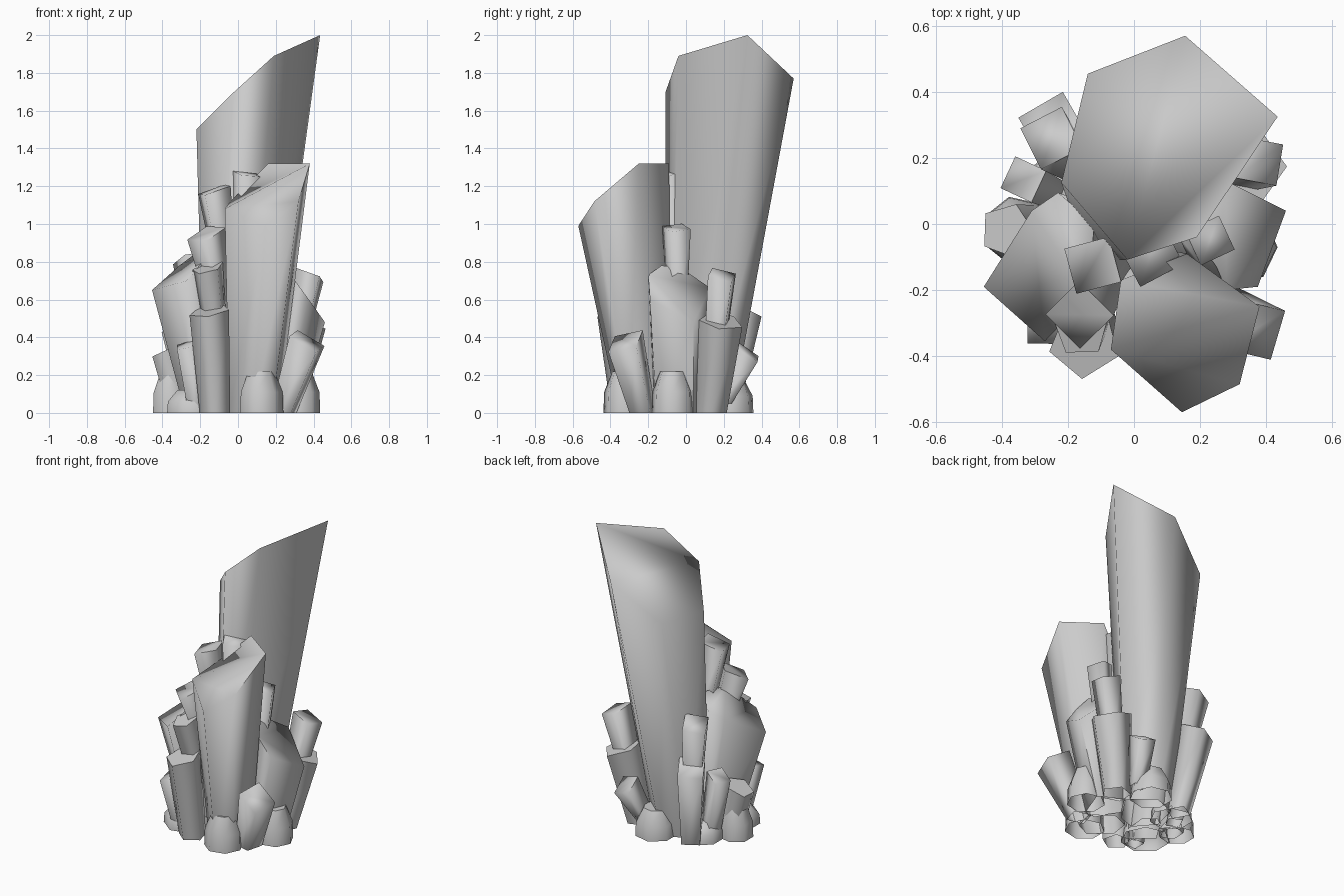
import bpy, bmesh, math
from mathutils import Vector

cube = bpy.data.objects.get("Cube")
if cube:
    bpy.data.objects.remove(cube, do_unlink=True)

grey = bpy.data.materials.new("stone grey")
grey.use_nodes = True
grey.diffuse_color = (0.6, 0.6, 0.6, 1)
grey.node_tree.nodes["Principled BSDF"].inputs["Base Color"].default_value = (0.6, 0.6, 0.6, 1)


def loft(name, rings, angle, split_cap=False):
    """Skin matching rings into a shell, open below and capped on top.
    A split cap folds down from the first point of the top ring."""
    bm = bmesh.new()
    rows = [[bm.verts.new(p) for p in ring] for ring in rings]
    top = rows[-1]
    if split_cap:
        bm.faces.new(top[1:])
        bm.faces.new((top[-1], top[0], top[1]))
    else:
        bm.faces.new(top)
    n = len(top)
    for lower, upper in zip(rows, rows[1:]):
        for i in range(n):
            j = (i + 1) % n
            bm.faces.new((lower[i], lower[j], upper[j], upper[i]))
    bmesh.ops.recalc_face_normals(bm, faces=bm.faces[:])
    mesh = bpy.data.meshes.new(name)
    bm.to_mesh(mesh)
    bm.free()
    obj = bpy.data.objects.new(name, mesh)
    bpy.context.collection.objects.link(obj)
    mesh.materials.append(grey)
    bpy.ops.object.select_all(action='DESELECT')
    obj.select_set(True)
    bpy.context.view_layer.objects.active = obj
    bpy.ops.object.shade_smooth_by_angle(angle=math.radians(angle))


def big_crystal(name, base, scale, top):
    """Crystal given by its slanted top outline, shrunk down to a flat base."""
    top = [Vector(p) for p in top]
    mid = sum(top, Vector()) / len(top)
    bottom = [Vector((base[0] + (p.x - mid.x) * scale,
                      base[1] + (p.y - mid.y) * scale, 0)) for p in top]
    loft(name, [bottom, top], 88, split_cap=True)


def small_crystal(name, base, tip, r0, r1, sides, corner):
    """Leaning prism, widening upward, with a top that falls to the outside."""
    base, tip = Vector(base), Vector(tip)
    axis = tip - base
    turn = Vector((0, 0, 1)).rotation_difference(axis)
    lean = math.atan2(axis.y, axis.x)
    bottom, top = [], []
    for i in range(sides):
        a = math.radians(corner) + math.tau * i / sides
        ring = Vector((math.cos(a), math.sin(a), 0))
        bottom.append(base + ring * r0)
        top.append(tip + turn @ (ring * r1) - Vector((0, 0, 0.2 * r1 * math.cos(a - lean))))
    loft(name, [bottom, top], 91 if sides == 4 else 75)


def base_rock(name, x, y, r, height):
    """Low block with an upright foot and a tapered crown."""
    def ring(radius, z):
        return [(x + radius * math.cos(math.tau * i / 7),
                 y + radius * math.sin(math.tau * i / 7), z) for i in range(7)]
    loft(name, [ring(r, 0), ring(r * 0.97, height * 0.5), ring(r * 0.6, height)], 60)


# Four large crystals, each outline starting at its raised inner corner
big_crystal("tall_crystal", (-0.03, 0.06), 0.52, [
    (0.19, -0.04, 1.89), (0.435, 0.325, 2.0), (0.155, 0.57, 1.77),
    (-0.14, 0.455, 1.53), (-0.22, 0.125, 1.5), (-0.02, -0.108, 1.7)])
big_crystal("front_crystal", (0.08, -0.21), 0.58, [
    (0.16, -0.09, 1.32), (-0.04, -0.17, 1.12), (-0.07, -0.38, 1.08),
    (0.145, -0.57, 0.99), (0.32, -0.485, 1.12), (0.38, -0.25, 1.32)])
big_crystal("right_crystal", (-0.15, -0.07), 0.65, [
    (-0.12, 0.0, 0.9), (-0.23, 0.095, 0.84), (-0.31, 0.04, 0.78),
    (-0.455, -0.19, 0.65), (-0.27, -0.355, 0.7), (-0.14, -0.22, 0.86)])
big_crystal("left_crystal", (0.19, -0.05), 0.85, [
    (0.18, -0.03, 0.77), (0.25, -0.13, 0.78), (0.28, -0.2, 0.73),
    (0.375, -0.19, 0.6), (0.46, 0.04, 0.48), (0.28, 0.13, 0.66)])

# Small crystals: base, tip, base radius, tip radius, sides, corner angle
for name, *shape in [
    ("upper_sliver", (0.03, -0.07, 0.5), (0.05, -0.09, 1.27), 0.07, 0.105, 4, 73),
    ("upper_shard", (-0.06, -0.1, 0.7), (-0.125, -0.125, 1.18), 0.06, 0.1, 4, 60),
    ("upper_front_shard", (-0.08, -0.18, 0.5), (-0.165, -0.275, 0.95), 0.06, 0.105, 4, 0),
    ("middle_front_shard", (-0.11, -0.25, 0.35), (-0.16, -0.32, 0.77), 0.06, 0.085, 5, 20),
    ("lower_front_shard", (-0.12, -0.31, 0), (-0.15, -0.36, 0.54), 0.085, 0.11, 5, 50),
    ("front_side_shard", (-0.22, -0.26, 0), (-0.27, -0.31, 0.36), 0.06, 0.075, 4, 45),
    ("right_side_shard", (-0.3, -0.02, 0), (-0.385, -0.02, 0.33), 0.08, 0.085, 5, 70),
    ("right_back_shard", (-0.24, 0.09, 0), (-0.335, 0.135, 0.45), 0.06, 0.075, 4, 20),
    ("back_shard", (-0.17, 0.18, 0.2), (-0.25, 0.26, 0.82), 0.06, 0.1, 4, 72),
    ("back_stub", (-0.18, 0.2, 0), (-0.245, 0.295, 0.54), 0.08, 0.11, 4, 75),
    ("left_shard", (0.27, 0.14, 0.2), (0.38, 0.19, 0.73), 0.06, 0.09, 4, 35),
    ("left_stub", (0.25, 0.13, 0), (0.335, 0.175, 0.49), 0.09, 0.13, 5, 0),
    ("left_back_shard", (0.15, 0.2, 0.05), (0.21, 0.33, 0.32), 0.06, 0.08, 4, 45),
    ("left_front_shard", (0.24, -0.23, 0), (0.365, -0.32, 0.38), 0.08, 0.11, 4, 30),
    ("inner_left_shard", (0.18, -0.05, 0.4), (0.23, -0.05, 0.98), 0.05, 0.08, 4, 70),
]:
    small_crystal(name, *shape)

# Base rocks: centre x, centre y, radius, height
for name, *shape in [
    ("front_rock", 0.12, -0.32, 0.12, 0.22),
    ("left_rock", 0.32, -0.07, 0.115, 0.22),
    ("back_rock", 0.06, 0.23, 0.13, 0.18),
    ("right_rock", -0.355, -0.02, 0.105, 0.21),
    ("right_back_rock", -0.2, 0.11, 0.13, 0.12),
    ("right_front_rock", -0.24, -0.18, 0.15, 0.12),
]:
    base_rock(name, *shape)
